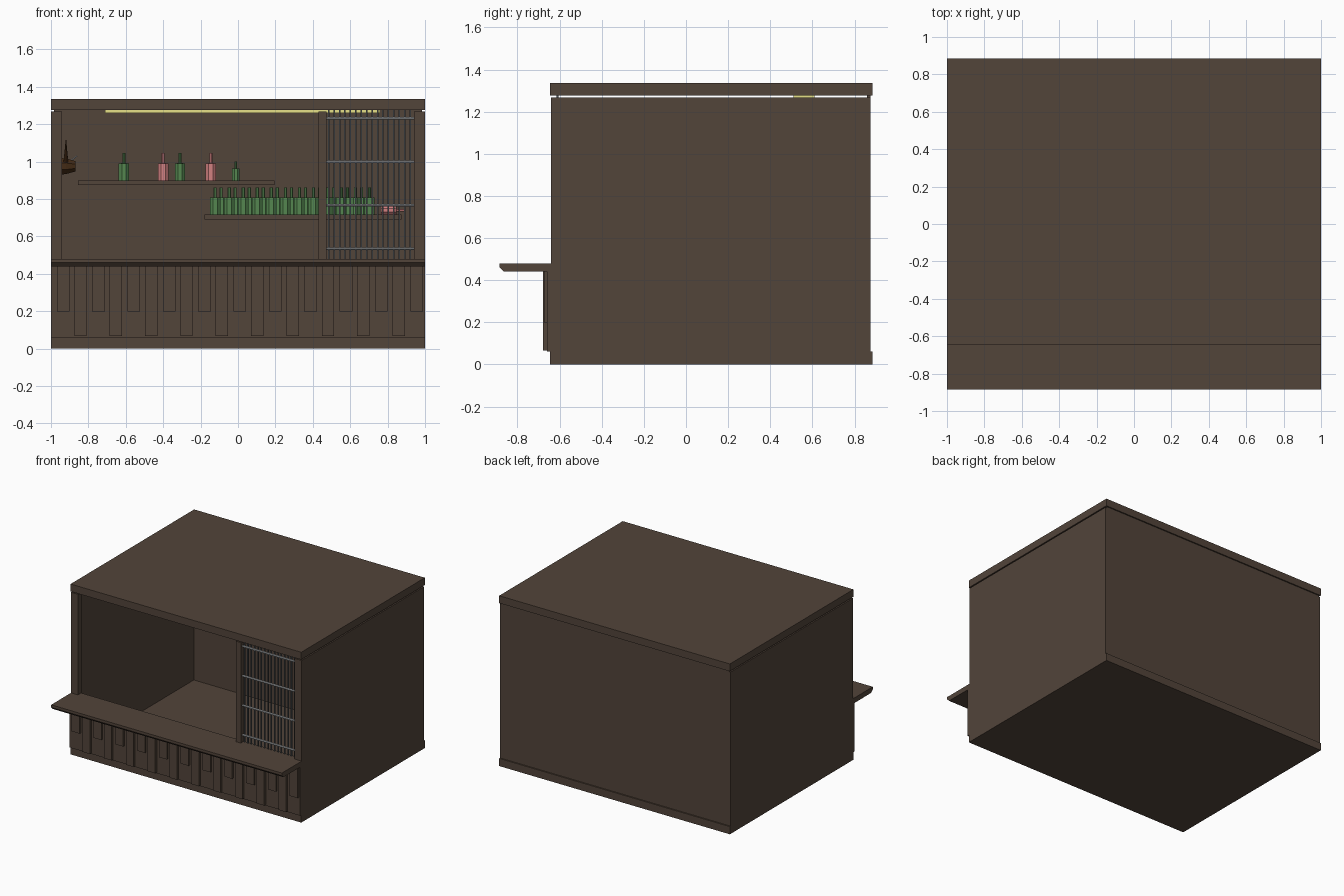
import bpy, bmesh, math
from mathutils import Matrix

if "Cube" in bpy.data.objects:
    bpy.data.objects.remove(bpy.data.objects["Cube"])


def mat(name, col):
    m = bpy.data.materials.new(name)
    m.diffuse_color = (*col, 1)
    m.use_nodes = True
    m.node_tree.nodes["Principled BSDF"].inputs["Base Color"].default_value = m.diffuse_color
    return m


WOOD = mat("dark_wood", (0.085, 0.058, 0.042))
GREEN = mat("green_glass", (0.09, 0.24, 0.08))
PINK = mat("pink_glass", (0.65, 0.22, 0.22))
METAL = mat("metal", (0.5, 0.52, 0.54))
IRON = mat("dark_iron", (0.09, 0.10, 0.11))
LIGHT = mat("lamp", (0.8, 0.75, 0.25))
HIDE = mat("brown_hide", (0.06, 0.025, 0.008))


def finish(name, bm, m):
    bmesh.ops.recalc_face_normals(bm, faces=bm.faces)
    me = bpy.data.meshes.new(name)
    bm.to_mesh(me)
    bm.free()
    me.materials.append(m)
    ob = bpy.data.objects.new(name, me)
    bpy.context.collection.objects.link(ob)
    return ob


def box(name, x0, x1, y0, y1, z0, z1, m=WOOD):
    bm = bmesh.new()
    M = Matrix.Translation(((x0 + x1) / 2, (y0 + y1) / 2, (z0 + z1) / 2)) @ \
        Matrix.Diagonal((x1 - x0, y1 - y0, z1 - z0, 1))
    bmesh.ops.create_cube(bm, size=1, matrix=M)
    return finish(name, bm, m)


def extrude_x(name, yz, x0, x1, m=WOOD):
    bm = bmesh.new()
    f = bm.faces.new([bm.verts.new((x0, y, z)) for y, z in yz])
    r = bmesh.ops.extrude_face_region(bm, geom=[f])
    vs = [g for g in r["geom"] if isinstance(g, bmesh.types.BMVert)]
    bmesh.ops.translate(bm, verts=vs, vec=(x1 - x0, 0, 0))
    return finish(name, bm, m)


def lathe(name, rz, loc, m, n=8, rot=None):
    bm = bmesh.new()
    rings = [[bm.verts.new((r * math.cos((i + .5) * math.tau / n), r * math.sin((i + .5) * math.tau / n), z))
              for i in range(n)] for r, z in rz]
    for a, b in zip(rings, rings[1:]):
        for i in range(n):
            bm.faces.new((a[i], a[(i + 1) % n], b[(i + 1) % n], b[i]))
    bm.faces.new(rings[0])
    bm.faces.new(rings[-1])
    ob = finish(name, bm, m)
    ob.matrix_world = Matrix.Translation(loc) @ (rot or Matrix())
    return ob


def bottle(name, x, y, z, m, s=1.0, rot=None):
    rz = [(.03, 0), (.03, .09), (.009, .092), (.009, .145)]
    return lathe(name, [(r * s, h * s) for r, h in rz], (x, y, z), m, 8, rot)


# shell
box("floor", -1, 1, -.645, .875, 0, .012)
box("roof", -1, 1, -.645, .885, 1.277, 1.335)
box("left_wall", -1, -.985, -.64, .875, 0, 1.268)
box("right_wall", .985, 1, -.64, .875, 0, 1.268)
box("back_wall", -.985, .985, .86, .875, 0, 1.277)
box("back_skirting", -1, 1, .875, .885, 0, .06)
box("front_skirting", -1, 1, -.645, -.6, 0, .06)
box("front_panel", -1, 1, -.66, -.6, .06, .44)

# counter with chamfered lower front edge
extrude_x("counter", [(-.6, .44), (-.865, .44), (-.885, .46), (-.885, .48), (-.6, .48)], -1, 1)

# front slats, alternating long and short
for i in range(10):
    x = -.842 + .189 * i
    box("long_slat", x - .033, x + .033, -.68, -.66, .067, .44)
for i in range(11):
    x = -.935 + .189 * i
    box("short_slat", x - .034, min(x + .034, 1), -.675, -.66, .2, .44)

# posts
for x0, x1 in ((-1, -.94), (.43, .472), (.94, 1)):
    box("post", x0, x1, -.64, -.59, .48, 1.268)

# grille
for i in range(16):
    x = .485 + i * .029
    box("grille_bar", x - .004, x + .004, -.614, -.606, .48, 1.277, IRON)
rotx = Matrix.Rotation(math.pi / 2, 4, 'Y')
for z in (.535, .767, .999, 1.231):
    lathe("grille_rail", [(.007, 0), (.007, .468)], (.472, -.615, z), METAL, 8, rotx)

# ceiling lamp
box("ceiling_lamp", -.71, .76, .51, .61, 1.26, 1.277, LIGHT)

# shelves and bottles
box("upper_shelf", -.855, .195, .64, .86, .875, .9)
box("lower_shelf", -.18, .875, .64, .86, .69, .717)
for x, m, s in ((-.61, GREEN, 1), (-.40, PINK, 1), (-.31, GREEN, 1), (-.145, PINK, 1), (-.012, GREEN, .7)):
    bottle("bottle", x, .75, .9, m, s)
for i in range(12):
    bottle("bottle", -.122 + .075 * i, .71, .717, GREEN)
    if i < 11:
        bottle("back_bottle", -.09 + .075 * i, .79, .717, GREEN)
bottle("lying_bottle", .765, .73, .74, PINK, .9, rotx)

# mounted horned head on the left wall
box("head_plaque", -.985, -.965, .06, .2, .92, 1.06, HIDE)
lathe("mounted_head", [(.05, 0), (.045, .05), (.03, .1)], (-.97, .13, .975), HIDE, 8, rotx)
for s in (-1, 1):
    r = Matrix.Rotation(-s * .5, 4, 'X')
    lathe("horn", [(.014, 0), (.002, .13)], (-.92, .13 + s * .03, 1.0), HIDE, 6, r)
lathe("head_ring", [(.004, 0), (.004, .05)], (-.9, .13, 1.0), METAL, 6, Matrix.Rotation(.9, 4, 'Y'))
